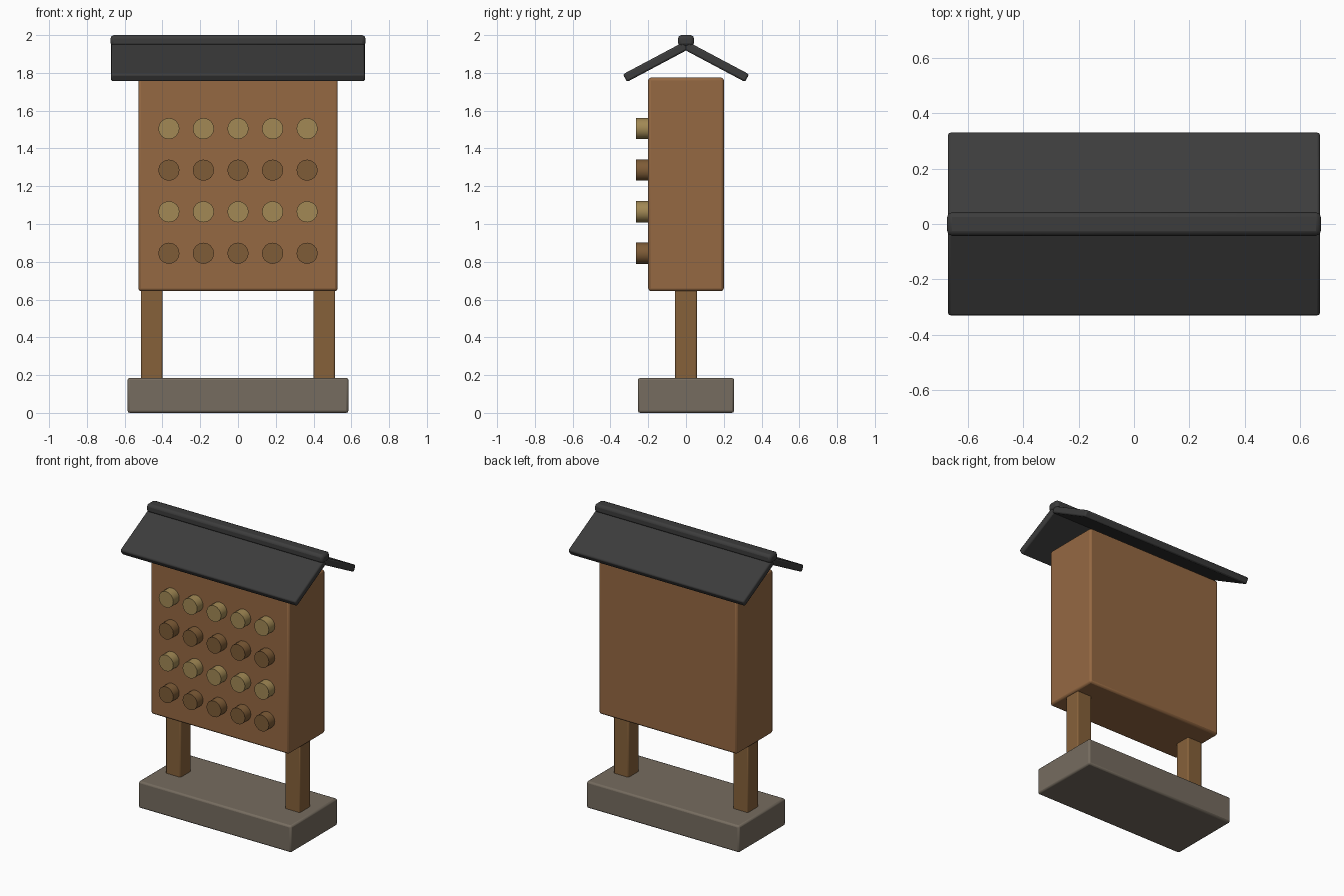
import bpy
from math import radians

if "Cube" in bpy.data.objects:
    bpy.data.objects.remove(bpy.data.objects["Cube"])


def material(name, rgb):
    m = bpy.data.materials.new(name)
    m.diffuse_color = (*rgb, 1)
    m.use_nodes = True
    m.node_tree.nodes["Principled BSDF"].inputs["Base Color"].default_value = m.diffuse_color
    return m


WOOD = material("warm_wood", (0.30, 0.14, 0.055))
POST = material("post_wood", (0.24, 0.12, 0.042))
TAN = material("tan_reed", (0.36, 0.25, 0.09))
BROWN = material("brown_reed", (0.21, 0.107, 0.038))
STONE = material("stone", (0.18, 0.15, 0.115))
ROOF = material("dark_roof", (0.045, 0.045, 0.045))


def finish(name, mat):
    ob = bpy.context.object
    ob.name = name
    ob.data.materials.append(mat)
    bpy.ops.object.shade_smooth_by_angle(angle=radians(35))
    return ob


def box(name, loc, size, mat, bevel, tilt=0):
    bpy.ops.mesh.primitive_cube_add(size=1, location=loc)
    ob = bpy.context.object
    ob.scale = size
    bpy.ops.object.transform_apply(location=False, rotation=False, scale=True)
    ob.rotation_euler.x = tilt
    mod = ob.modifiers.new("bevel", "BEVEL")
    mod.width = bevel
    mod.segments = 2
    return finish(name, mat)


# stone base and main cabinet
box("base", (0, 0, 0.0925), (1.17, 0.51, 0.185), STONE, 0.012)
box("cabinet", (0, 0, 1.21), (1.056, 0.40, 1.13), WOOD, 0.014)

# posts and roof panels, mirrored
for s, side in ((-1, "left"), (1, "right")):
    box(side + "_post", (s * 0.457, 0, 0.44), (0.115, 0.115, 0.56), POST, 0.008)
for s, side in ((-1, "front"), (1, "back")):
    box(side + "_roof_panel", (0, s * 0.162, 1.858), (1.344, 0.365, 0.046),
        ROOF, 0.01, -s * radians(28))
box("ridge_cap", (0, 0, 1.97), (1.35, 0.085, 0.06), ROOF, 0.018)

# grid of reed tubes on the front, alternating colour by row
for row in range(4):
    for col in range(5):
        bpy.ops.mesh.primitive_cylinder_add(
            vertices=16, radius=0.056, depth=0.08,
            location=((col - 2) * 0.183, -0.225, 0.845 + row * 0.22),
            rotation=(radians(90), 0, 0))
        finish(f"reed_{row + 1}_{col + 1}", TAN if row % 2 else BROWN)
